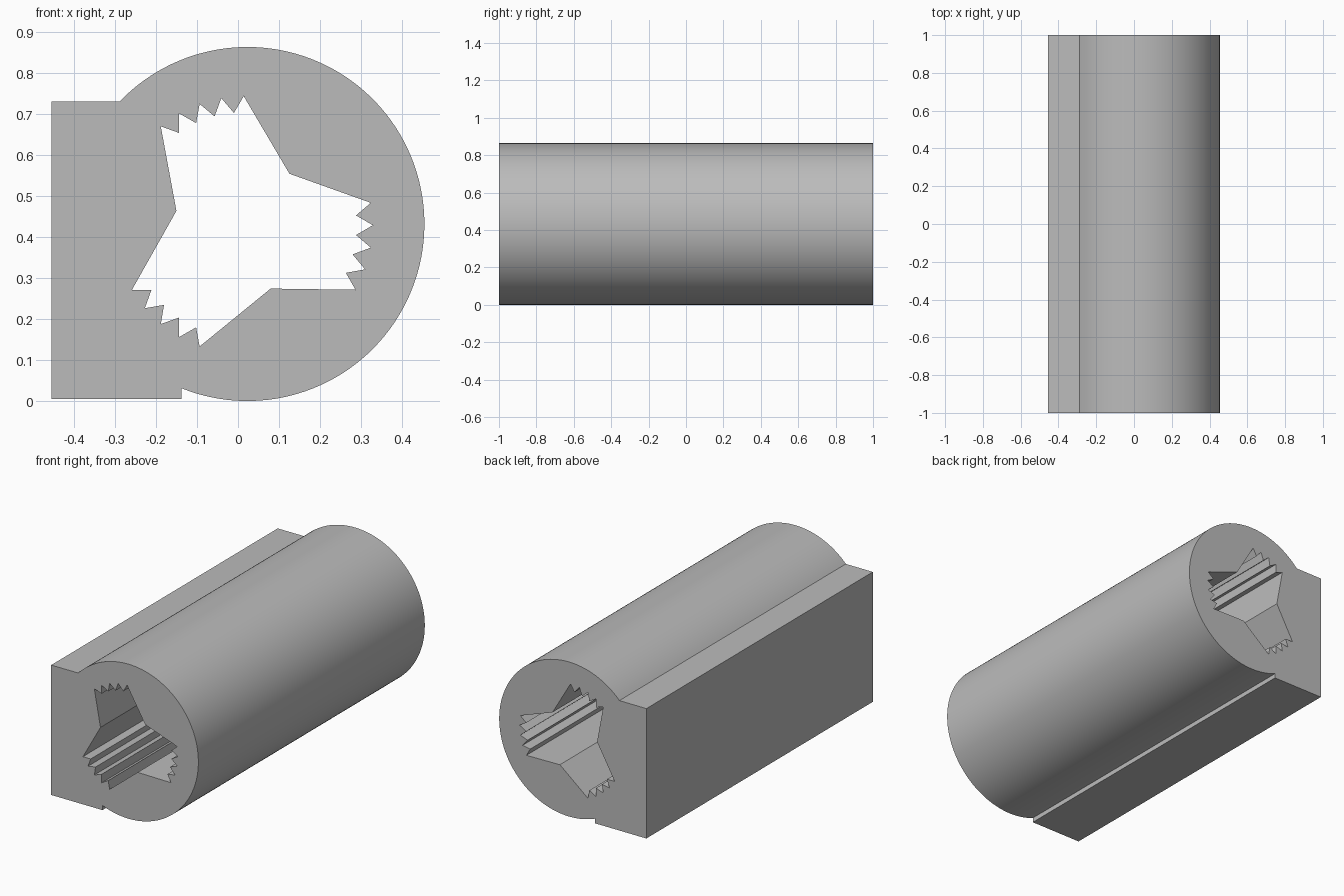
import bpy
import bmesh
from math import sin, cos, atan2, radians, pi, tau
from mathutils import Vector

cube = bpy.data.objects.get("Cube")
if cube:
    bpy.data.objects.remove(cube, do_unlink=True)

LENGTH = 2.0


def polar(center, radius, angle):
    return (center[0] + radius * cos(angle), center[1] + radius * sin(angle))


def outer_profile():
    """Round barrel with a rectangular rail on its -x side."""
    center, radius = (0.023, 0.432), 0.432
    left, top, bottom = -0.455, 0.731, 0.005
    upper, lower = (-0.288, top), (-0.138, 0.032)
    start = atan2(upper[1] - center[1], upper[0] - center[0])
    end = atan2(lower[1] - center[1], lower[0] - center[0])
    steps = 96
    arc = [polar(center, radius, start + (end - start) * i / steps)
           for i in range(steps + 1)]
    return arc + [(lower[0], bottom), (left, bottom), (left, top)]


def bore_profile():
    """Three-armed opening, each arm ending in a row of pointed teeth."""
    center = (0.014, 0.429)
    tip, valley, elbow = 0.315, 0.275, 0.168
    points = []
    for arm, elbow_angle in enumerate((48.4, 168, 293)):
        for i in range(9):
            angle = radians(-30 + 120 * arm + 5 * i)
            points.append(polar(center, valley if i % 2 else tip, angle))
        points.append(polar(center, elbow, radians(elbow_angle)))
    return points


def extrude_profile(name, loops, material):
    """Fill the loops in the xz plane and extrude them along y."""
    bm = bmesh.new()
    edges = []
    for loop in loops:
        verts = [bm.verts.new((x, -LENGTH / 2, z)) for x, z in loop]
        edges += [bm.edges.new((a, b)) for a, b in zip(verts, verts[1:] + verts[:1])]
    bmesh.ops.triangle_fill(bm, edges=edges, use_beauty=True, normal=(0, -1, 0))
    result = bmesh.ops.extrude_face_region(bm, geom=bm.faces[:], use_keep_orig=True)
    moved = [v for v in result["geom"] if isinstance(v, bmesh.types.BMVert)]
    bmesh.ops.translate(bm, verts=moved, vec=Vector((0, LENGTH, 0)))
    bmesh.ops.recalc_face_normals(bm, faces=bm.faces[:])
    mesh = bpy.data.meshes.new(name)
    bm.to_mesh(mesh)
    bm.free()
    mesh.materials.append(material)
    obj = bpy.data.objects.new(name, mesh)
    bpy.context.collection.objects.link(obj)
    return obj


# Plain grey finish
grey = bpy.data.materials.new("grey")
grey.use_nodes = True
color = (0.5, 0.5, 0.5, 1)
grey.diffuse_color = color
grey.node_tree.nodes["Principled BSDF"].inputs["Base Color"].default_value = color

# Barrel, rail and toothed bore as one extrusion
body = extrude_profile("extruded_body", [outer_profile(), bore_profile()], grey)

bpy.ops.object.select_all(action="DESELECT")
body.select_set(True)
bpy.context.view_layer.objects.active = body
bpy.ops.object.shade_smooth_by_angle(angle=radians(25))
